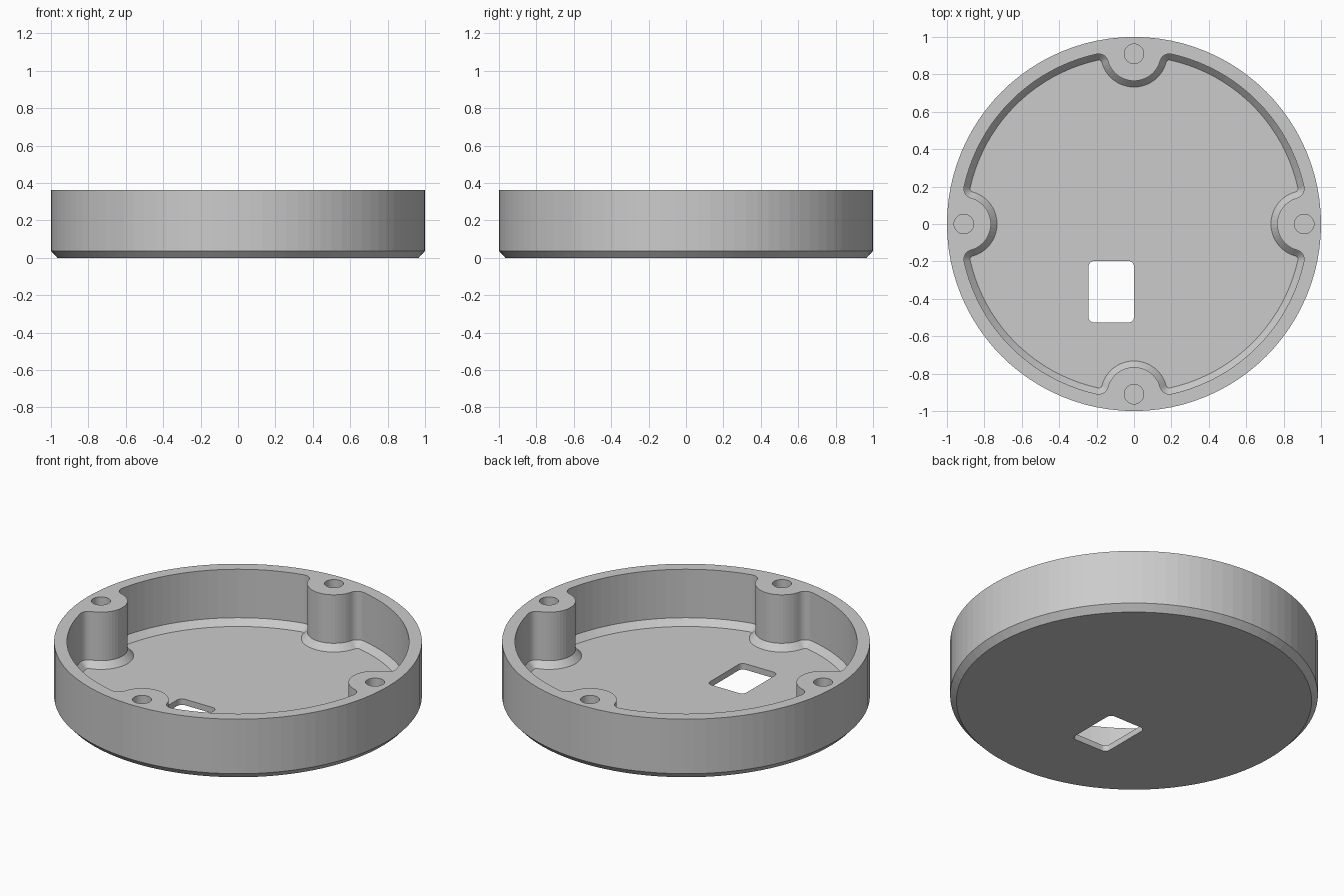
import bpy, bmesh
from math import pi, cos, sin, atan2, sqrt, radians

cube = bpy.data.objects.get("Cube")
if cube:
    bpy.data.objects.remove(cube, do_unlink=True)

HEIGHT, CHAMFER, FLOOR = 0.364, 0.037, 0.036
WALL_R, BOSS_POS, BOSS_R, FILLET = 0.93, 0.91, 0.145, 0.05

grey = bpy.data.materials.new("plain grey")
grey.use_nodes = True
colour = (0.6, 0.6, 0.6, 1)
grey.diffuse_color = colour
grey.node_tree.nodes["Principled BSDF"].inputs["Base Color"].default_value = colour


def arc(cx, cy, r, a, b, steps):
    """Points on an arc, without its last point."""
    angles = [a + (b - a) * i / steps for i in range(steps)]
    return [(cx + r * cos(t), cy + r * sin(t)) for t in angles]


def loft(name, layers):
    """Closed solid from (outline, z) layers with equal point counts."""
    bm = bmesh.new()
    rings = [[bm.verts.new((x, y, z)) for x, y in pts] for pts, z in layers]
    n = len(rings[0])
    for low, high in zip(rings, rings[1:]):
        for i in range(n):
            j = (i + 1) % n
            bm.faces.new((low[i], low[j], high[j], high[i]))
    bm.faces.new(rings[0][::-1])
    bm.faces.new(rings[-1])
    bmesh.ops.recalc_face_normals(bm, faces=bm.faces)
    mesh = bpy.data.meshes.new(name)
    bm.to_mesh(mesh)
    bm.free()
    mesh.materials.append(grey)
    obj = bpy.data.objects.new(name, mesh)
    bpy.context.collection.objects.link(obj)
    return obj


def circle(r, steps, cx=0, cy=0):
    return arc(cx, cy, r, 0, 2 * pi, steps)


def cavity_outline(inset):
    """Round pocket that flows around four screw bosses."""
    ro, rb = WALL_R - FILLET, BOSS_R + FILLET
    fx = (ro**2 - rb**2 + BOSS_POS**2) / (2 * BOSS_POS)
    fy = sqrt(ro**2 - fx**2)
    turn = atan2(fy, fx)
    to_boss = atan2(fy, BOSS_POS - fx)
    side = pi - to_boss
    quarter = arc(fx, -fy, FILLET - inset, -turn, to_boss, 8)
    quarter += arc(BOSS_POS, 0, BOSS_R + inset, -side, side - 2 * pi, 20)
    quarter += arc(fx, fy, FILLET - inset, -to_boss, turn, 8)
    quarter += arc(0, 0, WALL_R - inset, turn, pi / 2 - turn, 20)
    points = []
    for k in range(4):
        c, s = cos(k * pi / 2), sin(k * pi / 2)
        points += [(c * x - s * y, s * x + c * y) for x, y in quarter]
    return points


def rounded_rect(x0, x1, y0, y1, r):
    corners = [(x1 - r, y1 - r), (x0 + r, y1 - r), (x0 + r, y0 + r), (x1 - r, y0 + r)]
    points = []
    for k, (x, y) in enumerate(corners):
        start = k * pi / 2
        points += arc(x, y, r, start, start + pi / 2, 6)
        points.append((x + r * cos(start + pi / 2), y + r * sin(start + pi / 2)))
    return points


# Outer housing with a chamfered bottom edge
housing = loft("round_housing", [(circle(1 - CHAMFER + 0.003, 96), 0),
                                 (circle(1, 96), CHAMFER),
                                 (circle(1, 96), HEIGHT)])

# Pocket with a sloped edge at the floor
wall_line = cavity_outline(0)
cutters = [loft("pocket_cutter", [(cavity_outline(0.033), FLOOR),
                                  (wall_line, FLOOR + 0.037),
                                  (wall_line, HEIGHT + 0.1)])]

# Rectangular opening through the floor
window = rounded_rect(-0.243, 0, -0.527, -0.198, 0.03)
cutters.append(loft("window_cutter", [(window, -0.1), (window, 0.2)]))

# Blind screw holes in the bosses
for k in range(4):
    ring = circle(0.052, 32, BOSS_POS * cos(k * pi / 2), BOSS_POS * sin(k * pi / 2))
    cutters.append(loft("screw_hole_cutter", [(ring, 0.073), (ring, HEIGHT + 0.1)]))

for cutter in cutters:
    cut = housing.modifiers.new(cutter.name, 'BOOLEAN')
    cut.operation = 'DIFFERENCE'
    cut.solver = 'EXACT'
    cut.object = cutter

# Keep the finished shape and drop the cutters
bpy.context.view_layer.update()
graph = bpy.context.evaluated_depsgraph_get()
finished = bpy.data.meshes.new_from_object(housing.evaluated_get(graph))
housing.modifiers.clear()
housing.data = finished
for cutter in cutters:
    bpy.data.objects.remove(cutter, do_unlink=True)
